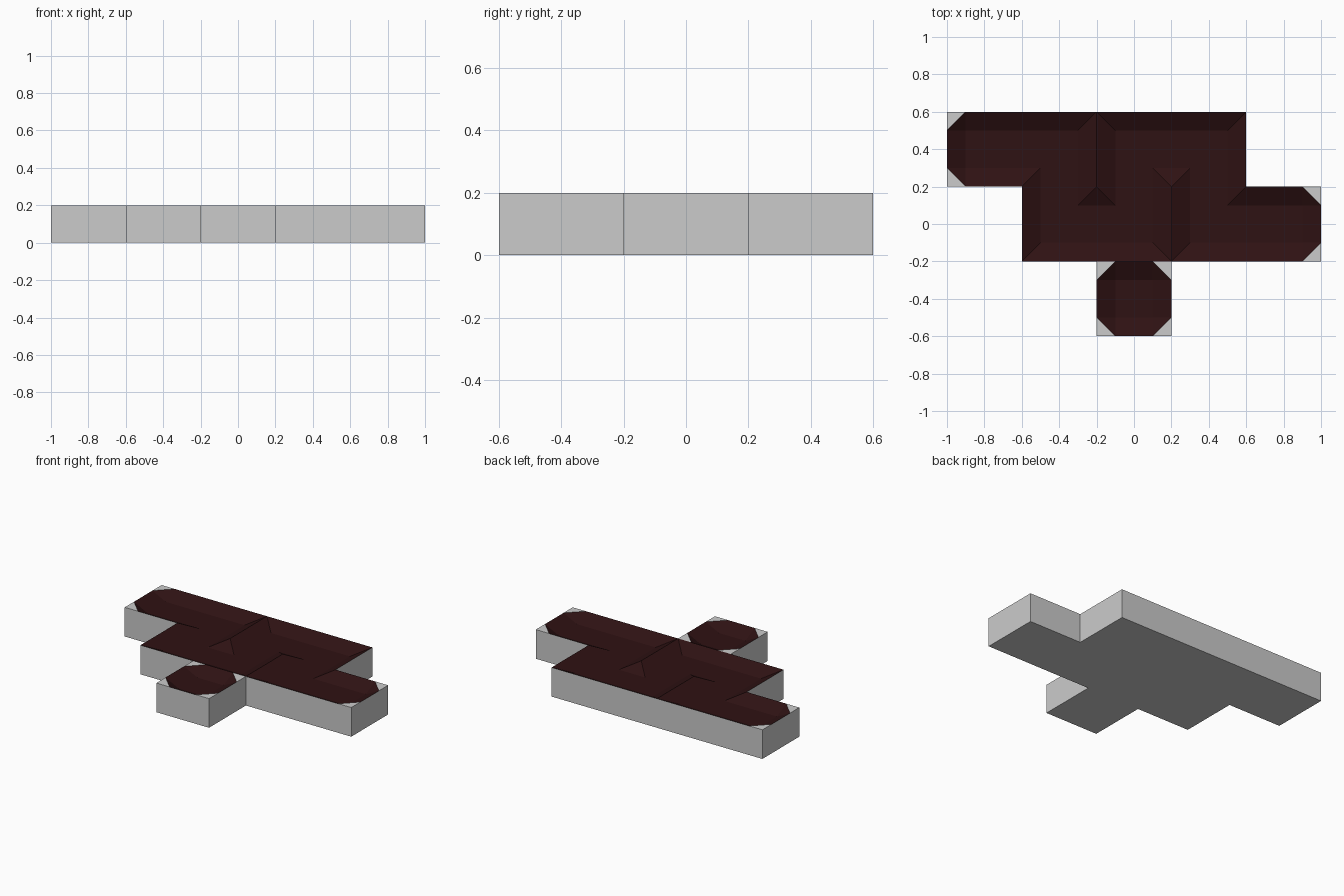
import bpy, bmesh

if "Cube" in bpy.data.objects:
    bpy.data.objects.remove(bpy.data.objects["Cube"])

S, TOP, FLOOR = 0.4, 0.2, 0.15      # cell size, rim height, channel floor height
HALF, INNER = 0.2, 0.1              # half cell, half width of the flat floor

# Winding path of cells joined end to end, plus one isolated cell
path = [(-2, 1), (-1, 1), (-1, 0), (0, 0), (0, 1), (1, 1), (1, 0), (2, 0)]
cells = path + [(0, -1)]
links = set(zip(path, path[1:])) | set(zip(path[1:], path))
DIRS = [(1, 0), (0, 1), (-1, 0), (0, -1)]


def is_open(c, d):
    return (c, (c[0] + d[0], c[1] + d[1])) in links


def add_face(bm, pts):
    bm.faces.new([bm.verts.new(p) for p in pts])


def make_object(name, bm, color=None):
    bmesh.ops.remove_doubles(bm, verts=bm.verts, dist=0.0005)
    me = bpy.data.meshes.new(name)
    bm.to_mesh(me)
    bm.free()
    ob = bpy.data.objects.new(name, me)
    bpy.context.collection.objects.link(ob)
    if color:
        mat = bpy.data.materials.new(name + "_dark_red")
        mat.diffuse_color = color
        mat.use_nodes = True
        mat.node_tree.nodes["Principled BSDF"].inputs["Base Color"].default_value = mat.diffuse_color
        me.materials.append(mat)


base, channel = bmesh.new(), bmesh.new()

for c in cells:
    cx, cy = c[0] * S, c[1] * S
    open_count = sum(is_open(c, d) for d in DIRS)

    # Flat channel floor and underside
    square = [(-1, -1), (1, -1), (1, 1), (-1, 1)]
    add_face(channel, [(cx + x * INNER, cy + y * INNER, FLOOR) for x, y in square])
    add_face(base, [(cx + x * HALF, cy + y * HALF, 0) for x, y in reversed(square)])

    for i, d in enumerate(DIRS):
        e = DIRS[(i + 1) % 4]       # next direction, counter-clockwise

        def P(u, v, z):             # u along d, v along e
            return (cx + d[0] * u + e[0] * v, cy + d[1] * u + e[1] * v, z)

        zd = FLOOR if is_open(c, d) else TOP
        ze = FLOOR if is_open(c, e) else TOP

        # Sloped side, or level floor where two cells join
        add_face(channel, [P(INNER, -INNER, FLOOR), P(HALF, -INNER, zd),
                           P(HALF, INNER, zd), P(INNER, INNER, FLOOR)])

        # Corner: grey chamfer at dead ends, mitre elsewhere
        a, b = P(HALF, INNER, zd), P(INNER, HALF, ze)
        corner, inner = P(HALF, HALF, TOP), P(INNER, INNER, FLOOR)
        if open_count < 2 and zd == ze == TOP:
            add_face(channel, [inner, a, b])
            add_face(base, [a, corner, b])
        else:
            add_face(channel, [inner, a, corner])
            add_face(channel, [inner, corner, b])

        # Outer wall
        if (c[0] + d[0], c[1] + d[1]) not in cells:
            add_face(base, [P(HALF, -HALF, 0), P(HALF, HALF, 0),
                            P(HALF, HALF, TOP), P(HALF, -HALF, TOP)])

# Merge coplanar faces of the underside and walls
bmesh.ops.remove_doubles(base, verts=base.verts, dist=0.0005)
bmesh.ops.dissolve_limit(base, angle_limit=0.01, verts=base.verts, edges=base.edges)

make_object("tile_base", base)
make_object("sunken_channel", channel, (0.028, 0.006, 0.0065, 1))
